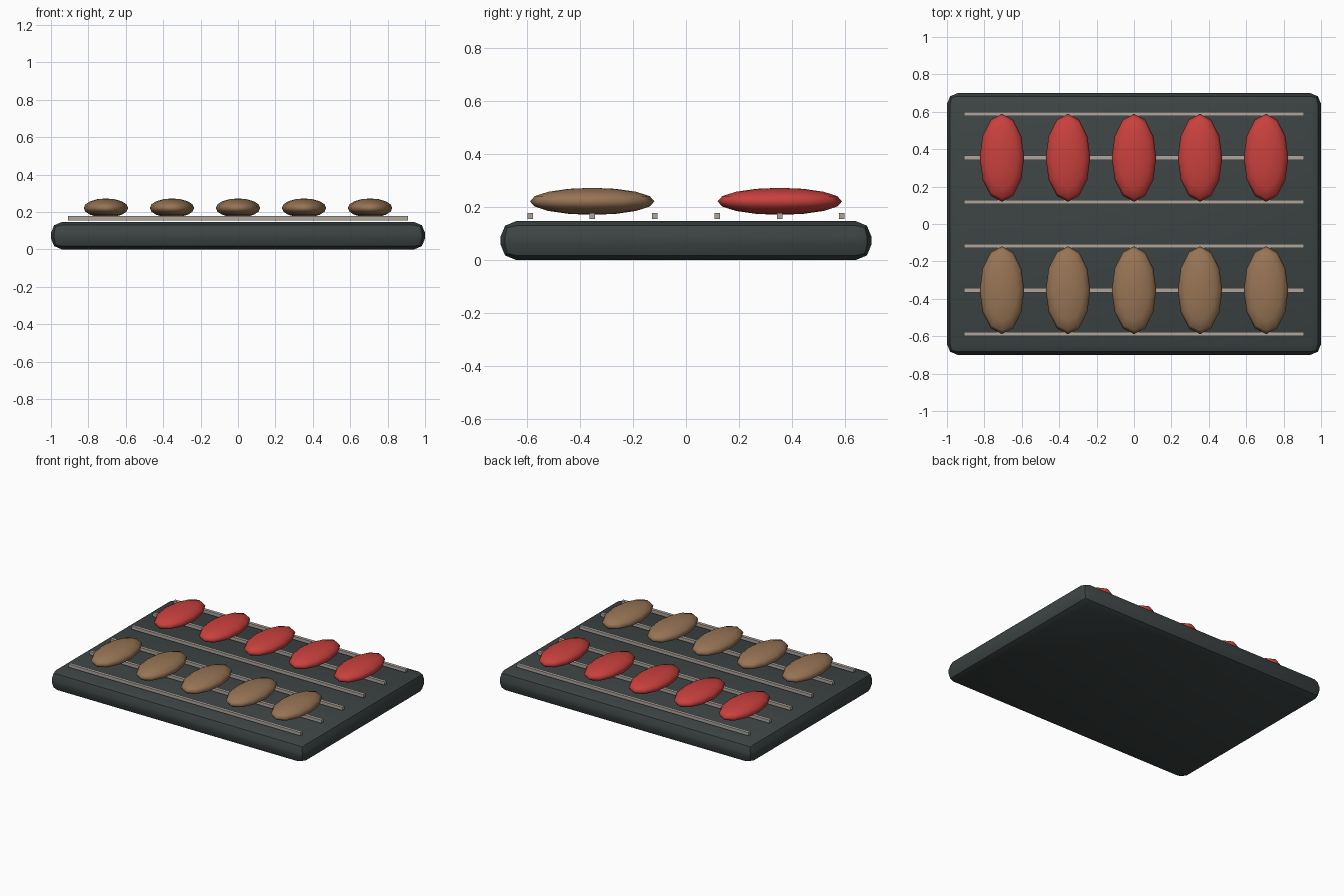
import bpy, math

if "Cube" in bpy.data.objects:
    bpy.data.objects.remove(bpy.data.objects["Cube"])


def material(name, rgb):
    m = bpy.data.materials.new(name)
    m.diffuse_color = (*rgb, 1)
    m.use_nodes = True
    m.node_tree.nodes["Principled BSDF"].inputs["Base Color"].default_value = m.diffuse_color
    return m


charcoal = material("charcoal", (0.047, 0.057, 0.057))
steel = material("warm grey", (0.42, 0.38, 0.34))
red = material("red", (0.58, 0.052, 0.046))
brown = material("brown", (0.31, 0.175, 0.09))


def box(name, loc, size, mat):
    bpy.ops.mesh.primitive_cube_add(size=1, location=loc)
    o = bpy.context.object
    o.name = name
    o.scale = size
    bpy.ops.object.transform_apply(location=False, rotation=False, scale=True)
    o.data.materials.append(mat)
    return o


# Rounded tray slab
tray = box("tray", (0, 0, 0.073), (2, 1.4, 0.146), charcoal)
bevel = tray.modifiers.new("rounded_edges", 'BEVEL')
bevel.width = 0.058
bevel.segments = 2
bpy.ops.object.modifier_apply(modifier=bevel.name)
bpy.ops.object.shade_smooth_by_angle(angle=math.radians(30))

for side, mat, label in ((1, red, "red"), (-1, brown, "brown")):
    # Three thin rails under each row
    for i, y in enumerate((0.118, 0.354, 0.588)):
        box(f"{label}_row_rail_{i + 1}", (0, side * y, 0.166),
            (1.82, 0.022, 0.023), steel)
    # Row of five flattened oval pieces
    for i in range(5):
        bpy.ops.mesh.primitive_uv_sphere_add(
            segments=12, ring_count=8, radius=1,
            location=((i - 2) * 0.353, side * 0.354, 0.221))
        o = bpy.context.object
        o.name = f"{label}_oval_{i + 1}"
        o.scale = (0.119, 0.235, 0.051)
        bpy.ops.object.transform_apply(location=False, rotation=False, scale=True)
        bpy.ops.object.shade_smooth()
        o.data.materials.append(mat)
